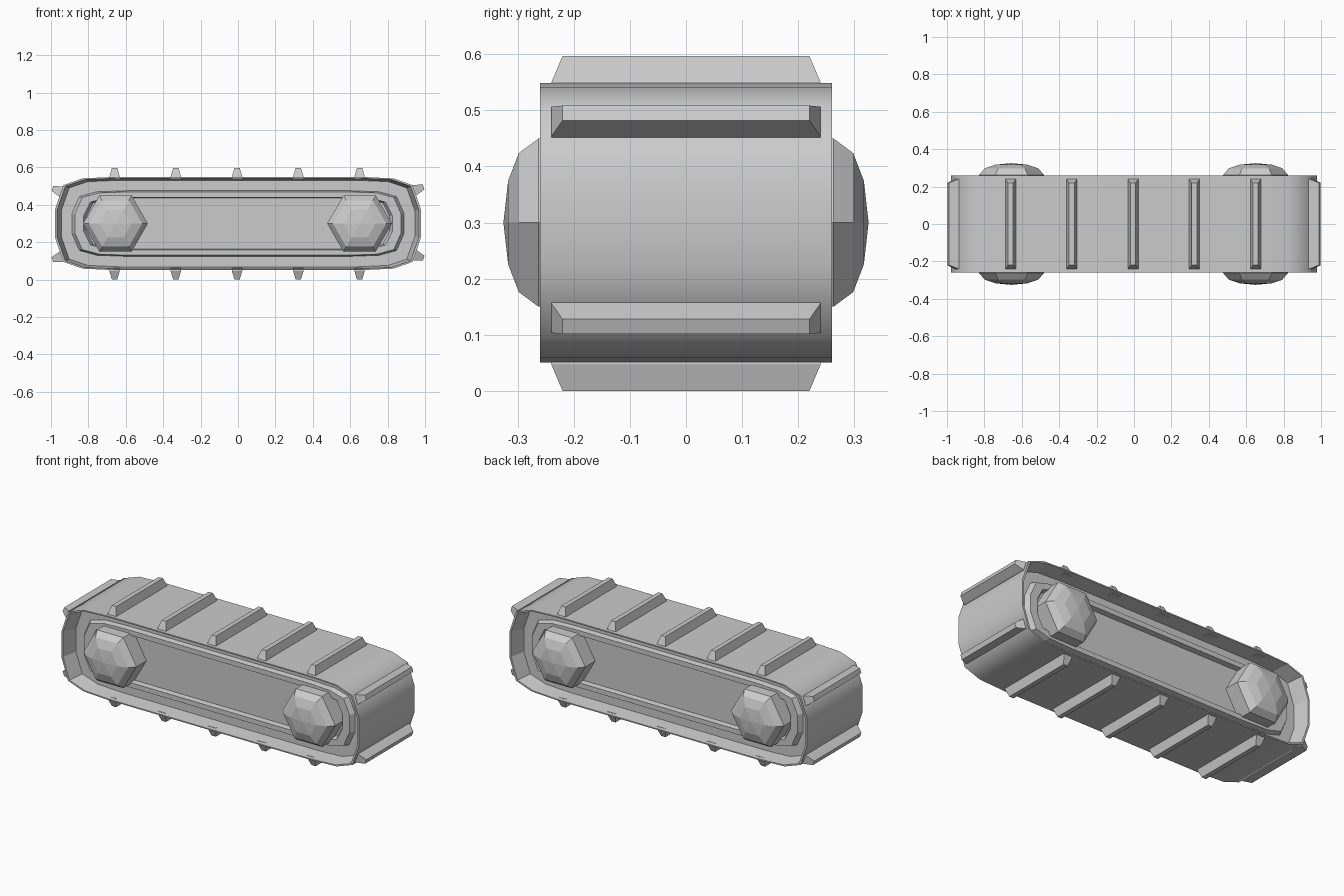
import bpy, bmesh, math
from mathutils import Matrix

if "Cube" in bpy.data.objects:
    bpy.data.objects.remove(bpy.data.objects["Cube"])

CZ = 0.3  # height of the track's centre line
# Quarter outline of the track loop, as fractions of half length / half height
QUARTER = [(0.68, 0.996), (0.85, 0.965), (0.955, 0.82), (1.0, 0.3)]
OUTLINE = (QUARTER + [(x, -z) for x, z in reversed(QUARTER)]
           + [(-x, -z) for x, z in QUARTER]
           + [(-x, z) for x, z in reversed(QUARTER)])


def finish(bm, name):
    bmesh.ops.recalc_face_normals(bm, faces=bm.faces)
    me = bpy.data.meshes.new(name)
    bm.to_mesh(me)
    bm.free()
    ob = bpy.data.objects.new(name, me)
    bpy.context.collection.objects.link(ob)
    return ob


def skin(name, loops, smooth_span=None):
    """Join equal-length point loops with quads and cap both ends."""
    bm = bmesh.new()
    rings = [[bm.verts.new(p) for p in loop] for loop in loops]
    n = len(rings[0])
    for k in range(len(rings) - 1):
        for i in range(n):
            j = (i + 1) % n
            f = bm.faces.new((rings[k][i], rings[k][j],
                              rings[k + 1][j], rings[k + 1][i]))
            f.smooth = k == smooth_span
    bm.faces.new(rings[0])
    bm.faces.new(rings[-1])
    return finish(bm, name)


# Track body: sunken side panel, raised frame, sunken floor, rim, outer band
# Each step is (half length, half height, y)
steps = [(0.81, 0.136, 0.17), (0.825, 0.141, 0.20), (0.872, 0.17, 0.20),
         (0.888, 0.176, 0.17), (0.945, 0.232, 0.17), (0.967, 0.243, 0.26),
         (0.978, 0.25, 0.26)]
steps_all = [(a, b, -y) for a, b, y in steps] + steps[::-1]
skin("track_body",
     [[(x * a, y, CZ + z * b) for x, z in OUTLINE] for a, b, y in steps_all],
     smooth_span=len(steps) - 1)

# Hexagonal domed wheel hubs on both sides
dome = [(0.173, 0.165), (0.173, 0.263), (0.143, 0.298), (0.086, 0.317), (0.004, 0.325)]
for x0, end in ((-0.655, "left"), (0.65, "right")):
    for s, side in ((-1, "front"), (1, "back")):
        skin(f"wheel_hub_{side}_{end}",
             [[(x0 + r * math.cos(i * math.pi / 3), s * y,
                CZ + r * math.sin(i * math.pi / 3)) for i in range(6)]
              for r, y in dome])


# Tapered grip bars, pointing outward along the given angle in the xz plane
def cleat(name, x, z, angle):
    rings = []
    for w, l, h in ((0.028, 0.24, -0.015), (0.028, 0.24, 0.0), (0.014, 0.22, 0.047)):
        rings.append([(-w, -l, h), (w, -l, h), (w, l, h), (-w, l, h)])
    ob = skin(name, rings)
    ob.data.transform(Matrix.Translation((x, 0, z))
                      @ Matrix.Rotation(math.pi / 2 - angle, 4, 'Y'))


for i in range(5):
    x = -0.66 + 0.3275 * i
    cleat(f"top_cleat_{i}", x, CZ + 0.25, math.pi / 2)
    cleat(f"bottom_cleat_{i}", x, CZ - 0.253, -math.pi / 2)

# Bars around the two ends, slightly uneven as on the running track
a = math.radians(19)
for sx, end, shift in ((-1, "left", -0.003), (1, "right", 0.005)):
    for sz, level in ((-1, "lower"), (1, "upper")):
        cleat(f"end_cleat_{level}_{end}", sx * 0.948, CZ + sz * 0.175 + shift,
              math.atan2(sz * math.sin(a), sx * math.cos(a)))
